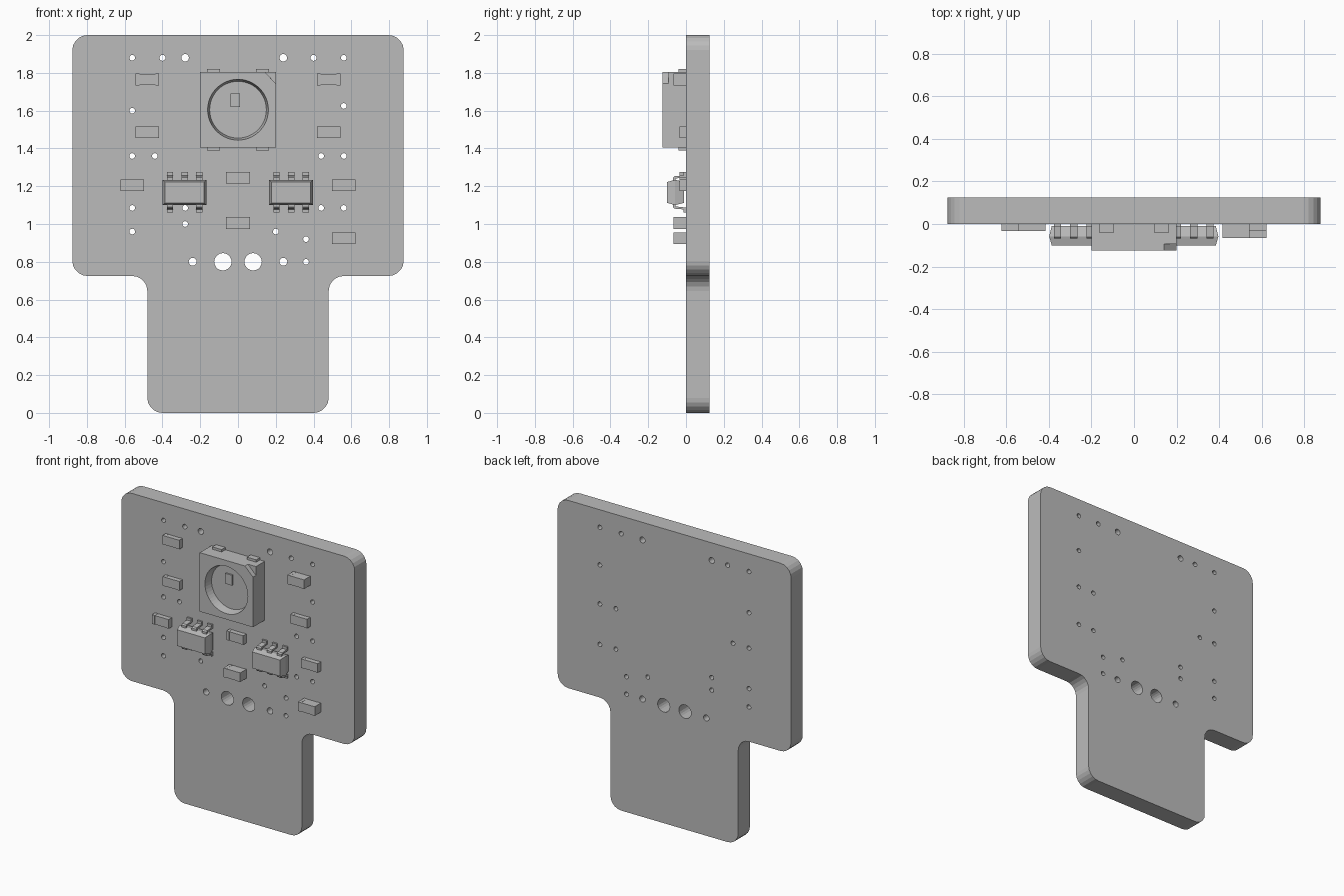
import bpy, bmesh, math
from mathutils import Matrix, Vector

if "Cube" in bpy.data.objects:
    bpy.data.objects.remove(bpy.data.objects["Cube"], do_unlink=True)

grey = bpy.data.materials.new("plain_grey")
grey.use_nodes = True
COLOUR = (0.5, 0.5, 0.5, 1)
grey.diffuse_color = COLOUR
grey.node_tree.nodes["Principled BSDF"].inputs["Base Color"].default_value = COLOUR


def add_object(name, bm):
    bmesh.ops.recalc_face_normals(bm, faces=bm.faces)
    mesh = bpy.data.meshes.new(name)
    bm.to_mesh(mesh)
    bm.free()
    mesh.materials.append(grey)
    obj = bpy.data.objects.new(name, mesh)
    bpy.context.collection.objects.link(obj)
    return obj


def add_box(bm, x, z, width, height, y0, y1):
    mat = Matrix.Translation((x, (y0 + y1) / 2, z)) @ Matrix.Diagonal((width, y1 - y0, height, 1))
    return bmesh.ops.create_cube(bm, size=1, matrix=mat)["verts"]


def add_prism(bm, points, offset):
    """Extrude a closed outline along an offset."""
    face = bm.faces.new([bm.verts.new(p) for p in points])
    ext = bmesh.ops.extrude_face_region(bm, geom=[face], use_keep_orig=True)["geom"]
    moved = [v for v in ext if isinstance(v, bmesh.types.BMVert)]
    bmesh.ops.translate(bm, verts=moved, vec=offset)


def rounded(points, radius, steps=5):
    """Replace each corner of an outline by a right-angle arc."""
    out = []
    for i, p in enumerate(points):
        p = Vector(p)
        a = (Vector(points[i - 1]) - p).normalized() * radius
        b = (Vector(points[(i + 1) % len(points)]) - p).normalized() * radius
        for k in range(steps + 1):
            t = k / steps * math.pi / 2
            out.append(p + a * (1 - math.sin(t)) + b * (1 - math.cos(t)))
    return out


def circle(x, z, radius, sides=20):
    return [(x + radius * math.cos(k * math.tau / sides),
             z + radius * math.sin(k * math.tau / sides)) for k in range(sides)]


# Circuit board: T-shaped outline with drilled holes
half = [(0.48, 0), (0.48, 0.725), (0.877, 0.725), (0.877, 2)]
outline = half + [(-x, z) for x, z in reversed(half)]
holes = [(s * x, 1.88, r) for s in (-1, 1) for x, r in ((0.56, 0.015), (0.4, 0.016), (0.24, 0.02))
         if (s, x) != (-1, 0.24)]
holes += [(-0.28, 1.88, 0.02), (-0.24, 0.8, 0.021), (0.24, 0.8, 0.021)]
holes += [(x, z, 0.015) for x, z in (
    (-0.56, 1.6), (0.56, 1.625), (-0.56, 1.36), (-0.44, 1.36), (0.44, 1.36), (0.56, 1.36),
    (-0.56, 1.085), (-0.28, 1.085), (0.44, 1.085), (0.56, 1.085), (-0.28, 1.0),
    (-0.56, 0.96), (0.2, 0.96), (0.36, 0.92), (0.36, 0.8))]
holes += [(-0.08, 0.8, 0.046), (0.08, 0.8, 0.046)]

curve = bpy.data.curves.new("board_outline", "CURVE")
curve.dimensions = "2D"
curve.fill_mode = "BOTH"
curve.extrude = 0.0625
for loop in [rounded(outline, 0.08)] + [circle(*h) for h in holes]:
    spline = curve.splines.new("POLY")
    spline.points.add(len(loop) - 1)
    for point, (x, z) in zip(spline.points, loop):
        point.co = (x, z, 0, 1)
    spline.use_cyclic_u = True
helper = bpy.data.objects.new("board_helper", curve)
bpy.context.collection.objects.link(helper)
bpy.context.view_layer.update()
bm = bmesh.new()
bm.from_mesh(helper.evaluated_get(bpy.context.evaluated_depsgraph_get()).to_mesh())
bpy.data.objects.remove(helper)
bmesh.ops.remove_doubles(bm, verts=bm.verts, dist=0.0001)
bm.transform(Matrix.Translation((0, 0.0625, 0)) @ Matrix.Rotation(math.pi / 2, 4, "X"))
for f in bm.faces:
    f.smooth = False
add_object("circuit_board", bm)

# Lamp housing: box with a conical bowl and a clipped corner
LAMP_Z, FRONT = 1.605, -0.125
bm = bmesh.new()
add_box(bm, 0, LAMP_Z, 0.4, 0.4, FRONT, 0)
housing = add_object("lamp_housing", bm)

bm = bmesh.new()
bowl_depth = 0.055
spin = Matrix.Translation((0, FRONT + bowl_depth / 2, LAMP_Z)) @ Matrix.Rotation(math.pi / 2, 4, "X")
bmesh.ops.create_cone(bm, cap_ends=True, segments=48, radius1=0.15, radius2=0.161,
                      depth=bowl_depth + 0.001, matrix=spin)
bowl = add_object("bowl_cutter", bm)
bm = bmesh.new()
add_prism(bm, [(0.13, -0.2, 1.815), (0.21, -0.2, 1.815), (0.21, -0.2, 1.735)], (0, 0.107, 0))
notch = add_object("notch_cutter", bm)
for cutter in (bowl, notch):
    cutter.hide_render = True
    mod = housing.modifiers.new("cut", "BOOLEAN")
    mod.operation = "DIFFERENCE"
    mod.solver = "EXACT"
    mod.object = cutter
bpy.context.view_layer.update()
cut_mesh = bpy.data.meshes.new_from_object(housing.evaluated_get(bpy.context.evaluated_depsgraph_get()))
housing.modifiers.clear()
housing.data = cut_mesh
for cutter in (bowl, notch):
    bpy.data.objects.remove(cutter)

# Lamp die and solder tabs
bm = bmesh.new()
add_box(bm, -0.015, 1.655, 0.05, 0.07, FRONT + 0.045, FRONT + bowl_depth + 0.002)
add_object("lamp_die", bm)
bm = bmesh.new()
for x in (-0.13, 0.13):
    for z in (LAMP_Z - 0.2, LAMP_Z + 0.2):
        add_box(bm, x, z, 0.07, 0.032, -0.04, 0)
add_object("lamp_tabs", bm)


# Small two-ended chips: body between end caps
def chip(name, x, z, depth):
    bm = bmesh.new()
    add_box(bm, x, z, 0.085, 0.06, -depth + 0.001, 0)
    for s in (-1, 1):
        add_box(bm, x + s * 0.0525, z, 0.021, 0.062, -depth, 0)
    add_object(name, bm)


for i, (x, z) in enumerate([(-0.48, 1.765), (-0.48, 1.485), (-0.56, 1.205),
                            (0, 1.245), (0.48, 1.485), (0.56, 1.205)]):
    chip(f"resistor_{i + 1}", x, z, 0.034)
for i, (x, z) in enumerate([(0.48, 1.765), (0, 1.005), (0.56, 0.925)]):
    chip(f"capacitor_{i + 1}", x, z, 0.066)


# Driver packages: tapered body with bent leads
LEAD = [(0.055, -0.068), (0.078, -0.068), (0.086, -0.06), (0.09, -0.012), (0.107, -0.012),
        (0.107, 0), (0.08, 0), (0.074, -0.055), (0.055, -0.055)]


def driver(name, cx, lower_leads):
    cz = 1.167
    bm = bmesh.new()
    # Two frusta meet at the widest line of the body
    rings = []
    for y, inset in ((-0.1, 0.012), (-0.058, 0), (-0.01, 0.012)):
        w, h = 0.116 - inset, 0.067 - inset
        rings.append([bm.verts.new((cx + sx * w, y, cz + sz * h))
                      for sx, sz in ((-1, -1), (1, -1), (1, 1), (-1, 1))])
    bm.faces.new(rings[0])
    bm.faces.new(rings[2])
    for a, b in zip(rings, rings[1:]):
        for k in range(4):
            n = (k + 1) % 4
            bm.faces.new((a[k], a[n], b[n], b[k]))
    add_object(name + "_body", bm)
    bm = bmesh.new()
    for side, offsets in ((1, (-0.077, 0, 0.077)), (-1, lower_leads)):
        for dx in offsets:
            add_prism(bm, [(cx + dx - 0.017, y, cz + side * z) for z, y in LEAD], (0.034, 0, 0))
    add_object(name + "_leads", bm)


driver("right_driver", -0.283, (-0.077, 0.077))
driver("left_driver", 0.281, (-0.077, 0, 0.077))
